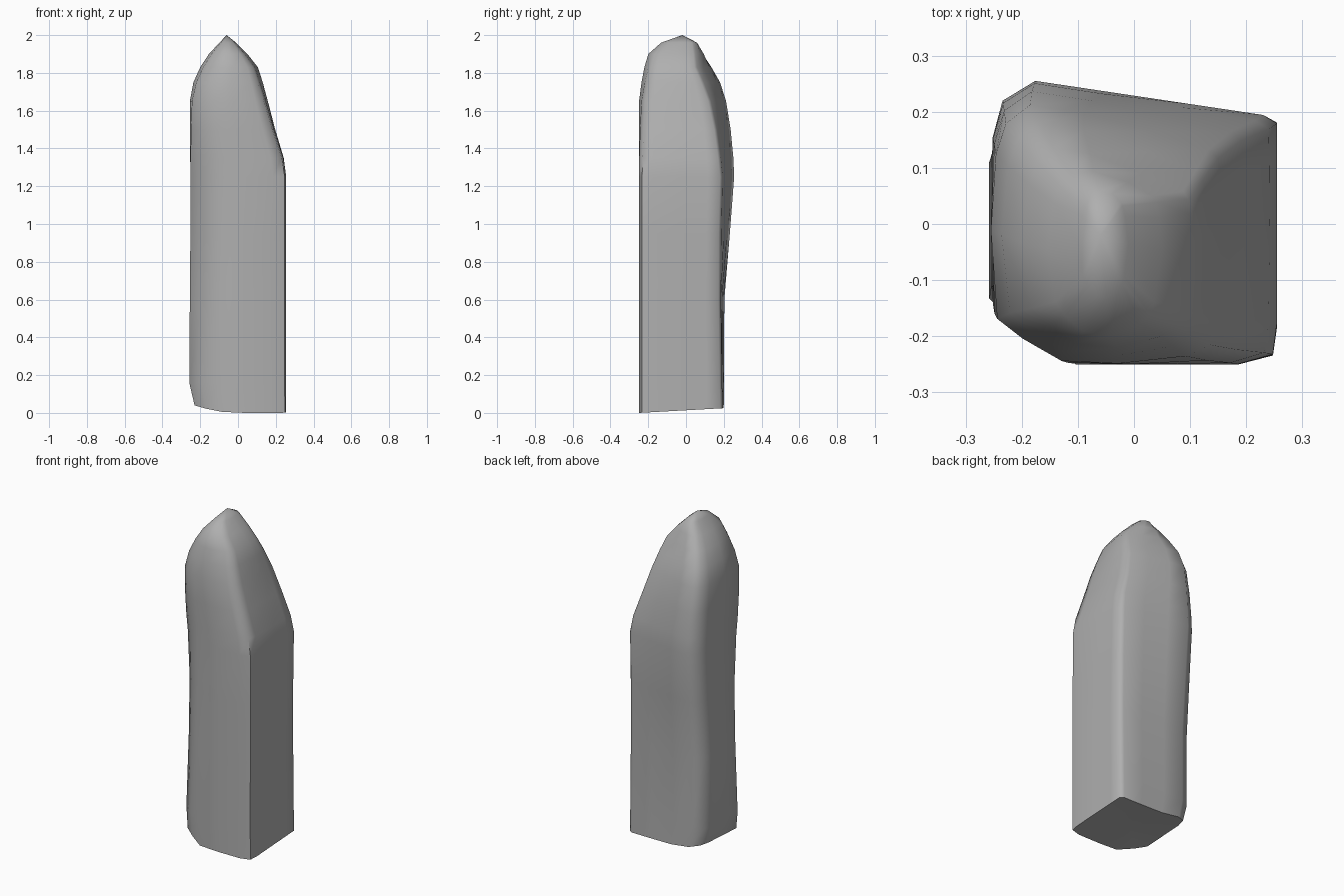
import bpy, bmesh, math

if "Cube" in bpy.data.objects:
    bpy.data.objects.remove(bpy.data.objects["Cube"])

# Normalised stone footprint, counter-clockwise from the front-left corner
OUTLINE = [(-1, -.70), (-.75, -.84), (-.4, -1), (.1, -1), (.72, -1), (.97, -.93),
           (1, -.7), (1, 0), (1, .6), (1, .94), (.9, 1), (.4, 1), (-.2, 1),
           (-.7, 1), (-.93, .86), (-1, .6), (-1, 0)]

# z, left x, right x, front y, back y, back-right slope, roundness, front-left cut
SECTIONS = [
    (0.00, -.230, .255, -.250, .200, .02, 0, .1),
    (0.16, -.258, .255, -.250, .200, .03, 0, .22),
    (0.60, -.255, .255, -.250, .203, .06, 0, .3),
    (0.95, -.252, .255, -.250, .232, .14, 0, .28),
    (1.25, -.252, .255, -.250, .255, .18, 0, .18),
    (1.35, -.253, .242, -.250, .253, .20, .05, .12),
    (1.50, -.254, .197, -.250, .243, .23, .15, .05),
    (1.65, -.255, .158, -.249, .225, .28, .3, 0),
    (1.75, -.236, .131, -.236, .198, .35, .45, 0),
    (1.83, -.200, .105, -.221, .155, .38, .6, 0),
    (1.90, -.154, .050, -.200, .110, .25, .75, 0),
    (1.96, -.098, -.010, -.132, .060, 0, .9, 0),
]


def ring(bm, section):
    z, xl, xr, yf, yb, slope, roundness, cut = section
    verts = []
    for i, (u, v) in enumerate(OUTLINE):
        if v > 0:
            v *= 1 - slope * max(0, u + .7) / 1.2
        v += (cut, cut * .6)[i] if i < 2 else 0
        length = math.hypot(u, v)
        s = 1 + roundness * (1 / length - 1) if length > 1 else 1
        u, v = u * s, v * s
        # The underside lifts towards the left and the back
        lift = .025 * (v + 1) / 2 + .035 * max(0, -u) ** 2 if z == 0 else 0
        verts.append(bm.verts.new(((xl + xr) / 2 + u * (xr - xl) / 2,
                                   (yf + yb) / 2 + v * (yb - yf) / 2, z + lift)))
    return verts


def fan(bm, verts, centre):
    tip = bm.verts.new(centre)
    for a, b in zip(verts, verts[1:] + verts[:1]):
        bm.faces.new((a, b, tip))


# Standing stone: stacked sections, closed by the peak and the underside
bm = bmesh.new()
rings = [ring(bm, s) for s in SECTIONS]
for low, high in zip(rings, rings[1:]):
    for i in range(len(low)):
        j = (i + 1) % len(low)
        bm.faces.new((low[i], low[j], high[j], high[i]))
fan(bm, rings[-1], (-.06, -.02, 2.0))
fan(bm, rings[0], (.01, -.02, .02))
bmesh.ops.recalc_face_normals(bm, faces=bm.faces)

mesh = bpy.data.meshes.new("standing_stone")
bm.to_mesh(mesh)
bm.free()
stone = bpy.data.objects.new("standing_stone", mesh)
bpy.context.collection.objects.link(stone)

# Dark grey rock
rock = bpy.data.materials.new("dark_rock")
rock.diffuse_color = (.43, .43, .43, 1)
rock.use_nodes = True
rock.node_tree.nodes["Principled BSDF"].inputs["Base Color"].default_value = rock.diffuse_color
mesh.materials.append(rock)

bpy.context.view_layer.objects.active = stone
stone.select_set(True)
bpy.ops.object.shade_smooth_by_angle(angle=math.radians(65))
